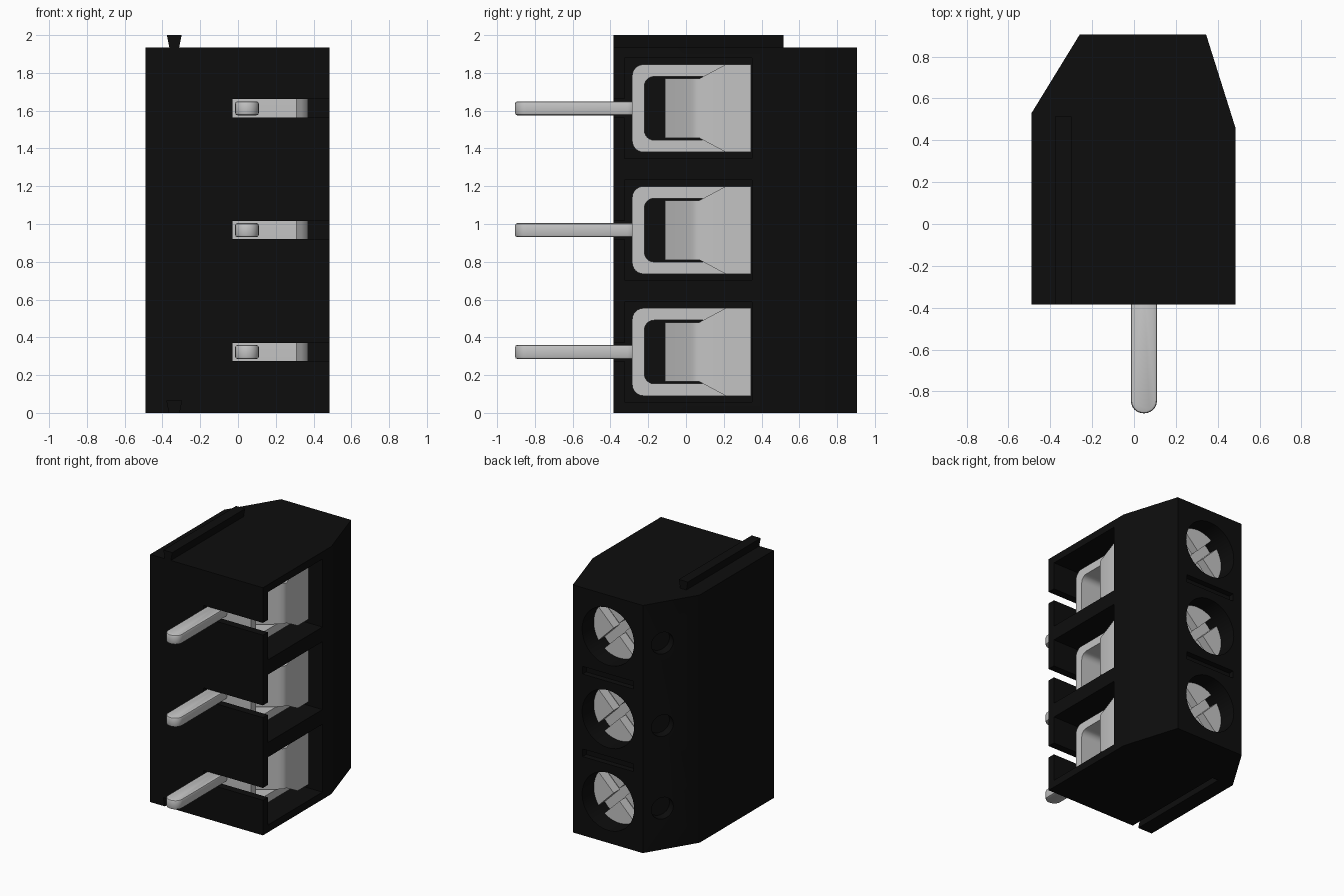
import bpy, bmesh, math
from mathutils import Matrix, Vector

if "Cube" in bpy.data.objects:
    bpy.data.objects.remove(bpy.data.objects["Cube"], do_unlink=True)


def material(name, value, rough):
    m = bpy.data.materials.new(name)
    m.use_nodes = True
    color = (value, value, value, 1)
    m.diffuse_color = color
    bsdf = m.node_tree.nodes["Principled BSDF"]
    bsdf.inputs["Base Color"].default_value = color
    bsdf.inputs["Roughness"].default_value = rough
    return m


BLACK = material("black plastic", 0.004, 0.5)
METAL = material("light grey metal", 0.55, 0.5)


def finish(bm, name, mat):
    bmesh.ops.recalc_face_normals(bm, faces=bm.faces)
    mesh = bpy.data.meshes.new(name)
    bm.to_mesh(mesh)
    bm.free()
    mesh.materials.append(mat)
    obj = bpy.data.objects.new(name, mesh)
    bpy.context.collection.objects.link(obj)
    return obj


def place(axis, a, b, c):
    return {"x": (c, a, b), "y": (a, c, b), "z": (a, b, c)}[axis]


def prism(name, pts, axis, lo, hi, mat):
    """Extrude a flat outline along one axis."""
    bm = bmesh.new()
    rings = [[bm.verts.new(place(axis, a, b, c)) for a, b in pts] for c in (lo, hi)]
    for ring in rings:
        bm.faces.new(ring)
    for i in range(len(pts)):
        j = (i + 1) % len(pts)
        bm.faces.new((rings[0][i], rings[0][j], rings[1][j], rings[1][i]))
    return finish(bm, name, mat)


def rect(a0, a1, b0, b1):
    return [(a0, b0), (a1, b0), (a1, b1), (a0, b1)]


def circle(a, b, r, n=40):
    return [(a + r * math.cos(math.tau * i / n), b + r * math.sin(math.tau * i / n))
            for i in range(n)]


def rounded(a0, a1, b0, b1, r, n=6):
    pts = []
    centres = [(a1 - r, b1 - r), (a0 + r, b1 - r), (a0 + r, b0 + r), (a1 - r, b0 + r)]
    for k, (ca, cb) in enumerate(centres):
        for i in range(n + 1):
            t = (k + i / n) * math.pi / 2
            pts.append((ca + r * math.cos(t), cb + r * math.sin(t)))
    return pts


def select_only(obj):
    bpy.ops.object.select_all(action="DESELECT")
    obj.select_set(True)
    bpy.context.view_layer.objects.active = obj


def cut(obj, cutter):
    mod = obj.modifiers.new("cut", "BOOLEAN")
    mod.operation, mod.solver, mod.object = "DIFFERENCE", "EXACT", cutter
    select_only(obj)
    bpy.ops.object.modifier_apply(modifier=mod.name)
    bpy.data.objects.remove(cutter, do_unlink=True)


def smooth(obj, bevel=0):
    select_only(obj)
    if bevel:
        mod = obj.modifiers.new("bevel", "BEVEL")
        mod.width, mod.segments = bevel, 2
        bpy.ops.object.modifier_apply(modifier=mod.name)
    bpy.ops.object.shade_smooth_by_angle(angle=math.radians(35))


PITCH = 0.645
HEIGHT = 3 * PITCH
LEVELS = [PITCH * (i + 0.5) for i in range(3)]
SCREW_X = 0.04

# Housing with chamfered back corners
outline = [(-0.49, -0.385), (0.485, -0.385), (0.485, 0.46),
           (0.345, 0.905), (-0.26, 0.905), (-0.49, 0.53)]
housing = prism("housing", outline, "z", 0, HEIGHT, BLACK)

for z in LEVELS:
    # Wire cavity, pin slot and screw hole
    cut(housing, prism("cavity", rect(-0.035, 0.6, -0.325, 0.35),
                       "z", z - 0.265, z + 0.265, BLACK))
    cut(housing, prism("slot", rect(-0.03, 0.6, z - 0.048, z + 0.048),
                       "y", -0.5, -0.3, BLACK))
    cut(housing, prism("hole", circle(SCREW_X, z, 0.225), "y", 0.6, 1, BLACK))
    # Test hole in the left-hand chamfer
    probe = prism("probe", circle(0, 0, 0.085, 24), "z", -0.07, 0.07, BLACK)
    normal = Vector((-0.375, 0.23, 0)).normalized()
    probe.matrix_world = (Matrix.Translation((-0.34, 0.776, z))
                          @ normal.to_track_quat("Z", "Y").to_matrix().to_4x4())
    bpy.context.view_layer.update()
    cut(housing, probe)

# Shallow grooves between the screws
for k in (1, 2):
    z = PITCH * k
    cut(housing, prism("groove", rect(SCREW_X - 0.22, SCREW_X + 0.22, z - 0.03, z + 0.03),
                       "y", 0.86, 1, BLACK))

# Dovetail rail on top and matching channel underneath
RAIL_X = -0.3375


def dovetail(z0, z1):
    return [(RAIL_X - 0.025, z0), (RAIL_X + 0.025, z0),
            (RAIL_X + 0.039, z1), (RAIL_X - 0.039, z1)]


cut(housing, prism("channel", dovetail(-0.005, 0.065), "y", -0.5, 0.515, BLACK))
smooth(housing)
prism("rail", dovetail(HEIGHT - 0.005, 2), "y", -0.385, 0.515, BLACK)


# Clamp cage: a rounded square tube along x
def make_cage():
    bm = bmesh.new()
    outer = rounded(-0.285, 0.345, -0.232, 0.232, 0.06)
    inner = rounded(-0.22, 0.28, -0.168, 0.168, 0.05)
    loops = [[bm.verts.new((x, a, b)) for a, b in pts]
             for pts, x in ((outer, -0.03), (outer, 0.31), (inner, 0.31), (inner, -0.03))]
    n = len(outer)
    for k in range(4):
        p, q = loops[k], loops[(k + 1) % 4]
        for i in range(n):
            j = (i + 1) % n
            bm.faces.new((p[i], p[j], q[j], q[i]))
    cage = finish(bm, "clamp_cage", METAL)
    smooth(cage)
    return cage


# Wire guard: a plate that narrows and bends into the cage
def make_guard():
    bm = bmesh.new()
    stations = [(0.37, 0.345, 0.232), (0.37, 0.21, 0.232), (0.37, 0.07, 0.157),
                (0.36, 0.045, 0.157), (0.335, 0.02, 0.157), (0.16, -0.11, 0.157)]
    rows = [[bm.verts.new((x, y, s * h)) for s in (-1, 1)] for x, y, h in stations]
    for p, q in zip(rows, rows[1:]):
        bm.faces.new((p[0], p[1], q[1], q[0]))
    guard = finish(bm, "wire_guard", METAL)
    if guard.data.polygons[0].normal.x < 0:
        guard.data.flip_normals()
    mod = guard.modifiers.new("thickness", "SOLIDIFY")
    mod.thickness, mod.offset = 0.06, -1
    select_only(guard)
    bpy.ops.object.modifier_apply(modifier=mod.name)
    smooth(guard)
    return guard


# Solder pin with a round tip
def make_pin():
    pin = prism("pin", rounded(-0.015, 0.11, -0.905, -0.25, 0.06), "z",
                -0.037, 0.037, METAL)
    smooth(pin, 0.012)
    return pin


# Screw head with a diagonal cross recess
def make_screw():
    screw = prism("screw", circle(0, 0, 0.222), "y", 0.58, 0.765, METAL)
    for angle in (45, -45):
        bar = prism("bar", rect(-0.3, 0.3, -0.035, 0.035), "y", 0.69, 0.9, METAL)
        bar.rotation_euler.y = math.radians(angle)
        bpy.context.view_layer.update()
        cut(screw, bar)
    smooth(screw)
    screw.location.x = SCREW_X
    return screw


# Repeat the metal parts for each terminal
for make in (make_cage, make_guard, make_pin, make_screw):
    first = make()
    base = first.name
    for i, z in enumerate(LEVELS):
        part = first if i == 0 else first.copy()
        if i:
            bpy.context.collection.objects.link(part)
        part.name = f"{base}_{i + 1}"
        part.location.z = z
